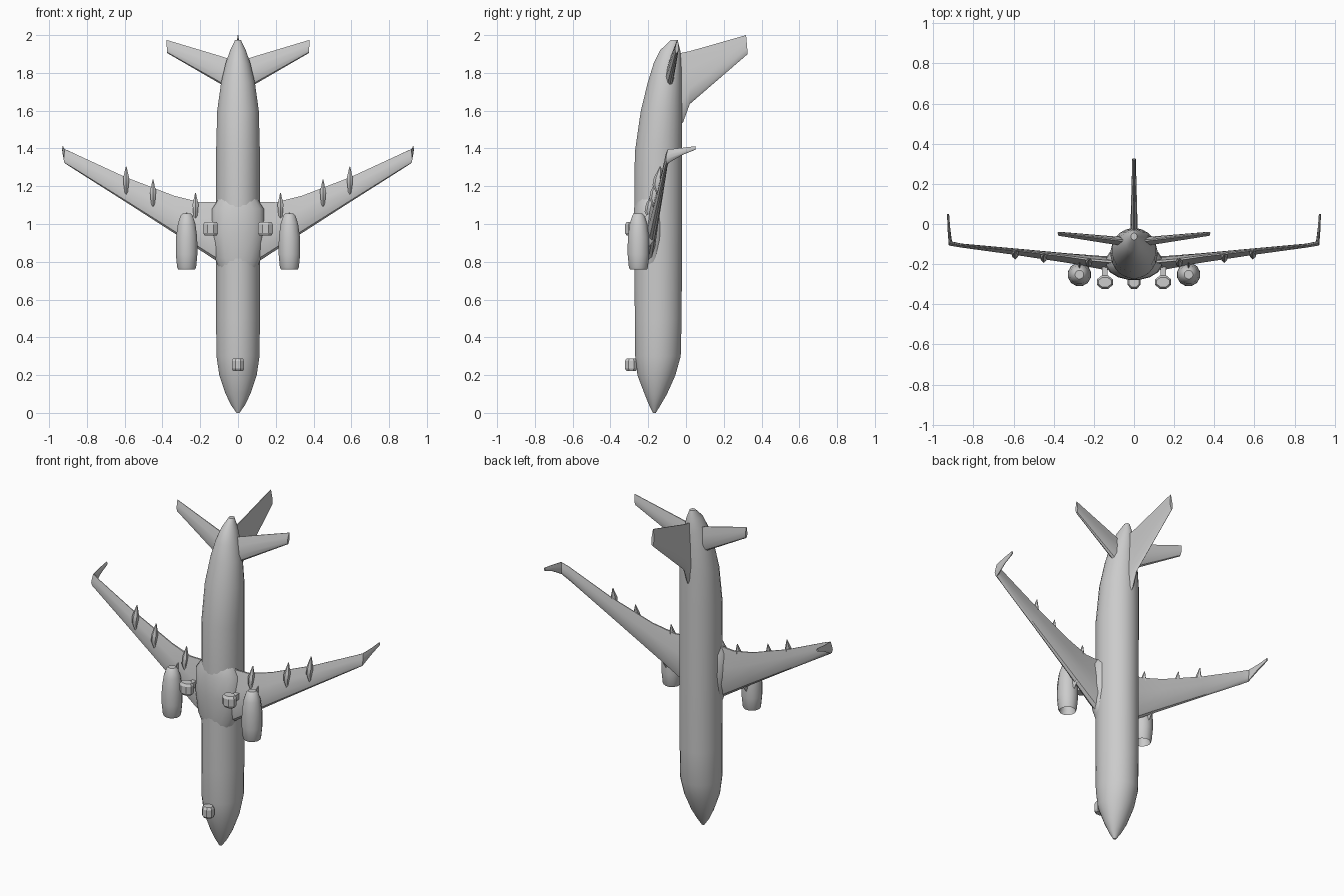
import bpy
import bmesh
from math import cos, sin, pi, radians
from mathutils import Vector

if "Cube" in bpy.data.objects:
    bpy.data.objects.remove(bpy.data.objects["Cube"])

grey = bpy.data.materials.new("light grey")
grey.use_nodes = True
grey.diffuse_color = (0.6, 0.6, 0.6, 1)
grey.node_tree.nodes["Principled BSDF"].inputs["Base Color"].default_value = (0.6, 0.6, 0.6, 1)


def loft(name, sections, mirror=False, angle=35):
    """Skin a list of equal-length closed sections, capped at both ends."""
    bm = bmesh.new()
    rings = [[bm.verts.new(p) for p in s] for s in sections]
    for a, b in zip(rings, rings[1:]):
        for i in range(len(a)):
            j = (i + 1) % len(a)
            bm.faces.new((a[i], a[j], b[j], b[i]))
    bm.faces.new(rings[0])
    bm.faces.new(rings[-1])
    bmesh.ops.recalc_face_normals(bm, faces=bm.faces)
    mesh = bpy.data.meshes.new(name)
    bm.to_mesh(mesh)
    bm.free()
    mesh.materials.append(grey)
    obj = bpy.data.objects.new(name, mesh)
    bpy.context.collection.objects.link(obj)
    bpy.ops.object.select_all(action='DESELECT')
    obj.select_set(True)
    bpy.context.view_layer.objects.active = obj
    bpy.ops.object.shade_smooth_by_angle(angle=radians(angle))
    if mirror:
        obj.modifiers.new("Mirror", 'MIRROR').use_mirror_merge = False
    return obj


def ring(x, y, z, rx, ry, n):
    return [(x + rx * cos(2 * pi * (i + .5) / n), y + ry * sin(2 * pi * (i + .5) / n), z)
            for i in range(n)]


def foil(lead, trail, thick):
    """Aerofoil section from leading to trailing edge, thick is its half-thickness vector."""
    lead, trail, thick = Vector(lead), Vector(trail), Vector(thick)
    upper = [(0.06, .55), (0.3, 1), (0.65, .7), (1, .15)]
    shape = [(0, 0)] + upper + [(t, -h) for t, h in reversed(upper)]
    return [lead.lerp(trail, t) + thick * h for t, h in shape]


# Fuselage: height, belly y, back y, half width
hull = [(0, -.175, -.16, .008), (.04, -.195, -.135, .036), (.1, -.22, -.1, .066),
        (.2, -.258, -.055, .1), (.3, -.27, -.027, .115), (.5, -.272, -.022, .117),
        (1.0, -.275, -.02, .117), (1.38, -.272, -.02, .117), (1.6, -.24, -.02, .111),
        (1.75, -.203, -.022, .09), (1.85, -.172, -.025, .066), (1.92, -.137, -.03, .042),
        (1.975, -.08, -.045, .015)]
loft("fuselage", [ring(0, (a + b) / 2, z, w, (b - a) / 2, 24) for z, a, b, w in hull])

# Belly fairing between the wings
loft("belly_fairing", [ring(0, -.19, z, w, d, 16) for z, w, d in
                       [(.74, .09, .07), (.82, .125, .085), (.95, .145, .09),
                        (1.08, .14, .088), (1.14, .1, .07)]])

# Wings, turning up into winglets
loft("wing", [
    foil((.02, -.205, .75), (.02, -.195, 1.12), (0, .038, 0)),
    foil((.13, -.2, .815), (.2, -.18, 1.115), (0, .034, 0)),
    foil((.32, -.175, .94), (.34, -.16, 1.15), (0, .024, 0)),
    foil((.6, -.14, 1.12), (.6, -.13, 1.25), (0, .016, 0)),
    foil((.86, -.108, 1.285), (.87, -.105, 1.375), (0, .01, 0)),
    foil((.915, -.098, 1.32), (.915, -.095, 1.395), (-.008, .01, 0)),
    foil((.922, -.02, 1.365), (.924, -.02, 1.403), (-.007, 0, 0)),
    foil((.926, .05, 1.393), (.927, .05, 1.412), (-.005, 0, 0))], mirror=True)

# Flap fairings that poke past the trailing edge
for name, x, y, z in [("inner", .225, -.185, 1.165), ("middle", .45, -.16, 1.235),
                      ("outer", .592, -.143, 1.305)]:
    loft(name + "_flap_fairing", [
        ring(x, y + .005, z - .17, .004, .006, 6), ring(x, y - .01, z - .1, .015, .024, 6),
        ring(x, y - .005, z - .06, .018, .022, 6), ring(x, y + .008, z, .002, .003, 6)],
        mirror=True)

# Engines with a hollow intake
cowl = [(.87, .028), (.79, .042), (.76, .047), (.77, .052), (.84, .059), (.93, .058),
        (1.0, .048), (1.045, .033), (1.055, .022)]
loft("engine", [ring(.272, -.252, z, r, r, 12) for z, r in cowl], mirror=True)
loft("engine_pylon", [foil((.272, y, z), (.272, y, z + c), (.012, 0, 0))
                      for y, z, c in [(-.23, .83, .2), (-.165, .92, .16)]], mirror=True)

# Horizontal tail
loft("tailplane", [
    foil((.02, -.09, 1.69), (.02, -.085, 1.865), (0, .025, 0)),
    foil((.09, -.085, 1.74), (.08, -.08, 1.885), (0, .021, 0)),
    foil((.375, -.05, 1.905), (.38, -.045, 1.975), (0, .01, 0))], mirror=True)

# Fin with a forward fillet
loft("fin", [
    foil((0, -.06, 1.5), (0, -.06, 1.9), (.02, 0, 0)),
    foil((0, -.015, 1.54), (0, -.02, 1.907), (.018, 0, 0)),
    foil((0, .02, 1.635), (0, .02, 1.915), (.017, 0, 0)),
    foil((0, .327, 1.9), (0, .318, 2.0), (.009, 0, 0))])


# Landing gear: bevelled wheel blocks on short struts
def gear(name, x, z, w, h, top, mirror):
    loft(name + "_wheels", [ring(x, y, zz, rx, ry, 8) for y, zz, rx, ry in
                            [(-.29, z - h, w * .8, .026), (-.29, z - h * .6, w, .036),
                             (-.29, z + h * .6, w, .036), (-.29, z + h, w * .8, .026)]],
         mirror=mirror, angle=20)
    loft(name + "_strut", [[(x + .014 * a, y, z + .018 * b) for a, b in
                            [(-1, -1), (1, -1), (1, 1), (-1, 1)]] for y in (-.29, top)],
         mirror=mirror)


gear("main_gear", .145, .975, .043, .036, -.2, True)
gear("nose_gear", 0, .255, .035, .034, -.23, False)
